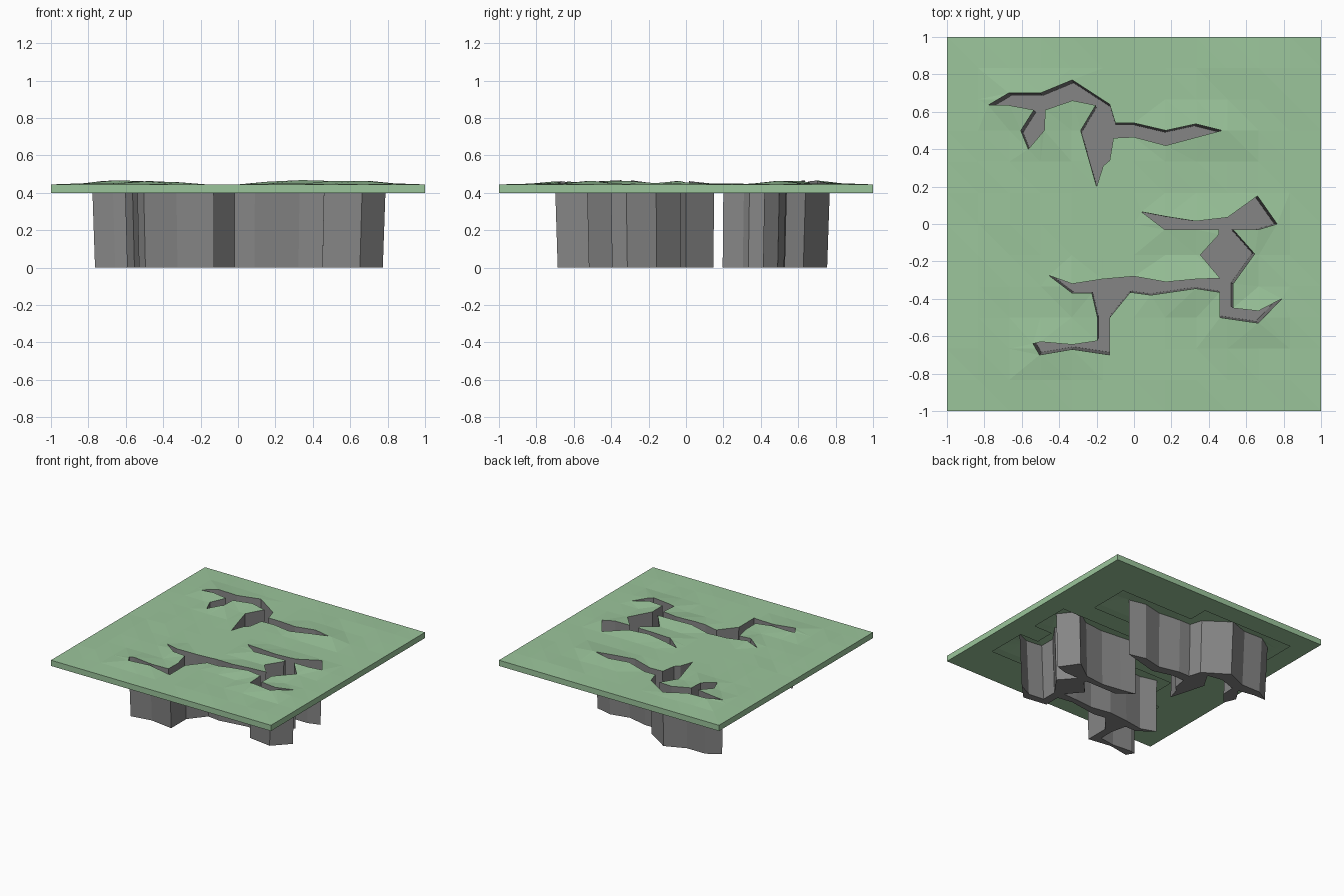
import bpy, random
from mathutils import Vector
from mathutils.geometry import delaunay_2d_cdt

if "Cube" in bpy.data.objects:
    bpy.data.objects.remove(bpy.data.objects["Cube"])

random.seed(4)
N = 12                     # ground cells per side
S = 2 / N
BASE, UNDER, TAPER = 0.445, 0.398, 0.98

# Outlines of the two cracks, seen from above
upper = [(-.78, .635), (-.67, .70), (-.50, .70), (-.33, .77), (-.13, .64), (-.10, .54), (0, .54),
         (.17, .50), (.33, .535), (.47, .50), (.17, .42), (0, .465), (-.11, .46), (-.13, .34),
         (-.165, .31), (-.20, .20), (-.285, .50), (-.205, .635), (-.33, .66), (-.475, .61),
         (-.48, .50), (-.565, .40), (-.605, .50), (-.535, .61), (-.67, .635)]
lower = [(.04, .065), (.17, .04), (.33, .015), (.50, .035), (.66, .15), (.765, 0), (.665, -.03),
         (.53, -.03), (.645, -.16), (.53, -.32), (.53, -.45), (.665, -.465), (.79, -.40),
         (.665, -.53), (.46, -.50), (.46, -.365), (.33, -.345), (.09, -.38), (-.02, -.365),
         (-.13, -.50), (-.13, -.70), (-.33, -.67), (-.505, -.70), (-.54, -.64), (-.50, -.63),
         (-.33, -.645), (-.195, -.625), (-.195, -.50), (-.225, -.37), (-.33, -.37),
         (-.455, -.275), (-.33, -.32), (-.17, -.295), (0, -.28), (.17, -.31), (.33, -.295),
         (.46, -.29), (.355, -.165), (.455, -.055), (.455, -.03), (.165, -.03)]

# Grid points the cracks run along: the ground swells around them
path = {(-4, 4), (-3, 4), (-2, 4), (-1, 4), (-1, 3), (0, 3), (1, 3), (2, 3), (3, 3), (-3, 3), (-1, 2),
        (1, 0), (2, 0), (3, 0), (4, 0), (3, -1), (3, -2), (2, -2), (1, -2), (0, -2), (-1, -2),
        (-2, -2), (3, -3), (4, -3), (-1, -3), (-1, -4), (-2, -4), (-3, -4)}

# Ground heights, guided by the front and side silhouettes
cap_x = [0, .018, .025, .016, .006, 0, 0, .010, .018, .016, .021, .017, 0]
cap_y = [0, .013, .018, .018, .025, .020, .016, .016, .012, .018, .019, .016, 0]
height = {}
for i in range(N + 1):
    for j in range(N + 1):
        k = 1.0 if (i - 6, j - 6) in path else random.uniform(0, 0.3)
        height[i, j] = BASE + k * min(.025, 1.15 * (cap_x[i] * cap_y[j]) ** 0.5)


def ground(x, y):
    u, v = (x + 1) / S, (y + 1) / S
    i, j = min(max(int(u), 0), N - 1), min(max(int(v), 0), N - 1)
    u, v = u - i, v - j
    return ((height[i, j] * (1 - u) + height[i + 1, j] * u) * (1 - v)
            + (height[i, j + 1] * (1 - u) + height[i + 1, j + 1] * u) * v)


def inside(p, poly):
    hit = False
    for a, b in zip(poly, poly[1:] + poly[:1]):
        if (a[1] > p.y) != (b[1] > p.y):
            if p.x < a[0] + (p.y - a[1]) * (b[0] - a[0]) / (b[1] - a[1]):
                hit = not hit
    return hit


def build(name, verts, faces, colour):
    me = bpy.data.meshes.new(name)
    me.from_pydata(verts, [], faces)
    me.update()
    ob = bpy.data.objects.new(name, me)
    bpy.context.collection.objects.link(ob)
    mat = bpy.data.materials.new(name + "_colour")
    mat.diffuse_color = (*colour, 1)
    mat.use_nodes = True
    mat.node_tree.nodes["Principled BSDF"].inputs["Base Color"].default_value = mat.diffuse_color
    me.materials.append(mat)
    return ob


# Combine grid lines and crack outlines into one flat triangulation
pts = [Vector((i * S - 1, j * S - 1)) for i in range(N + 1) for j in range(N + 1)]
idx = lambda i, j: i * (N + 1) + j
edges = []
for i in range(N + 1):
    for j in range(N):
        edges += [(idx(i, j), idx(i, j + 1)), (idx(j, i), idx(j + 1, i))]
for poly in (upper, lower):
    s = len(pts)
    pts += [Vector(p) for p in poly]
    edges += [(s + k, s + (k + 1) % len(poly)) for k in range(len(poly))]
flat, _, tris, *_ = delaunay_2d_cdt(pts, edges, [], 0, 1e-5)

land, hole = [], []
for t in tris:
    c = sum((flat[k] for k in t), Vector((0, 0))) / 3
    (hole if inside(c, upper) or inside(c, lower) else land).append(tuple(t))

# Ground sheet with its rim
verts = [(p.x, p.y, ground(p.x, p.y)) for p in flat]
faces = list(land)
corners = [(-1, -1), (1, -1), (1, 1), (-1, 1)]
for (ax, ay), (bx, by) in zip(corners, corners[1:] + corners[:1]):
    s = len(verts)
    verts += [(ax, ay, UNDER), (bx, by, UNDER), (bx, by, BASE), (ax, ay, BASE)]
    faces.append((s, s + 1, s + 2, s + 3))

# Underside, left open in the cells around the cracks
s = len(verts)
verts += [(p.x, p.y, UNDER) for p in pts[:(N + 1) ** 2]]
for i in range(N):
    for j in range(N):
        if not any((i + a - 6, j + b - 6) in path for a in (0, 1) for b in (0, 1)):
            faces.append((s + idx(i, j), s + idx(i, j + 1), s + idx(i + 1, j + 1), s + idx(i + 1, j)))
build("ground", verts, faces, (0.33, 0.56, 0.33))

# Crack walls and floors, narrowing slightly towards the middle of the model
n = len(flat)
verts = [(p.x, p.y, ground(p.x, p.y)) for p in flat]
verts += [(p.x * TAPER, p.y * TAPER, 0) for p in flat]
directed = {(t[k], t[(k + 1) % 3]) for t in hole for k in range(3)}
used = [(a, b) for a, b in directed if (b, a) not in directed]
faces = [tuple(k + n for k in t) for t in hole]
faces += [(b, a, a + n, b + n) for a, b in sorted(used)]
keep = sorted({k for f in faces for k in f})
remap = {k: q for q, k in enumerate(keep)}
build("crack_walls", [verts[k] for k in keep], [tuple(remap[k] for k in f) for f in faces],
      (0.235, 0.235, 0.235))
